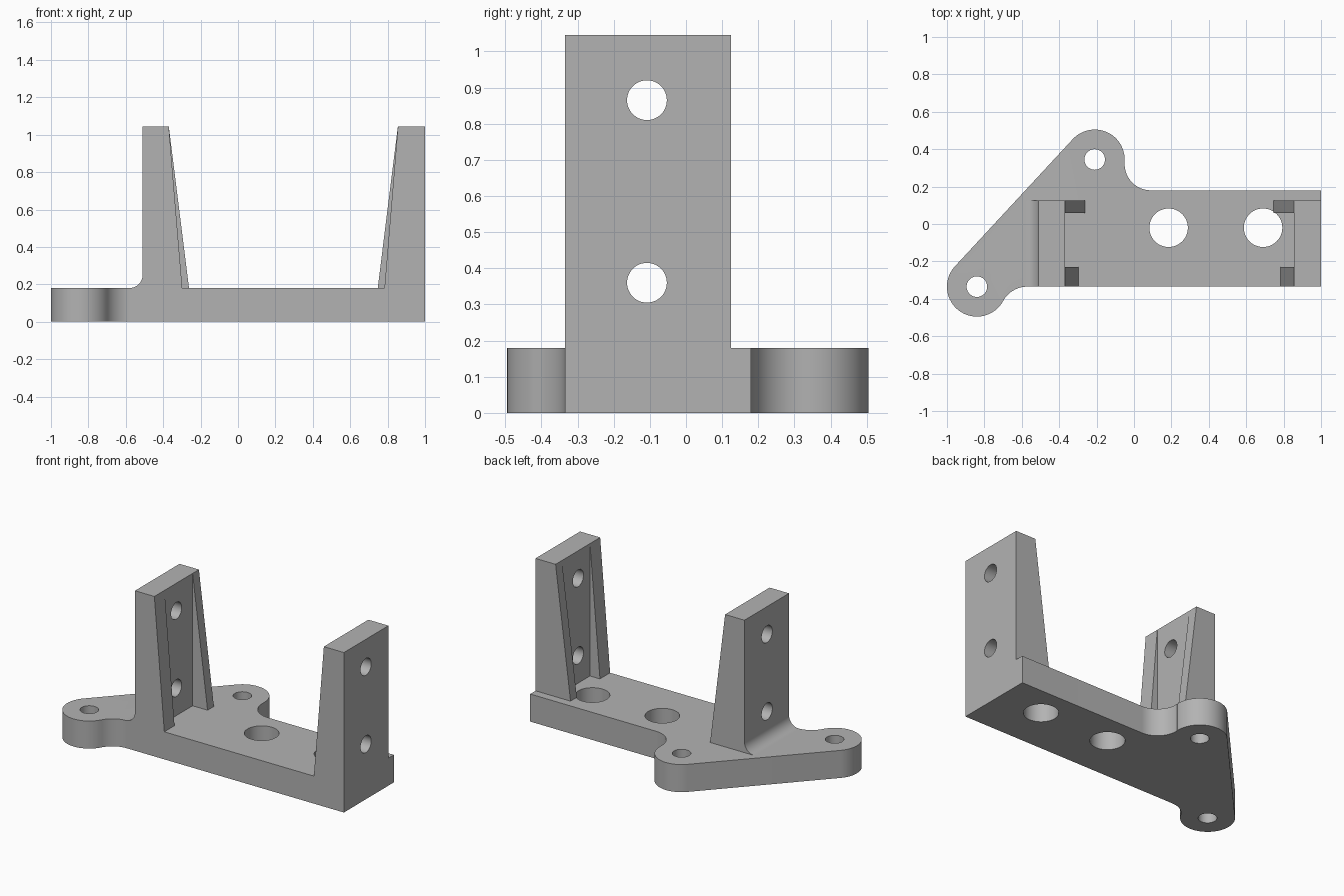
import bpy, bmesh
from math import atan2, cos, sin, pi, tau, radians
from mathutils import Matrix, Vector

cube = bpy.data.objects.get("Cube")
if cube:
    bpy.data.objects.remove(cube, do_unlink=True)

PLATE = 0.18                      # plate thickness
TOP = 1.045                       # post height
FRONT, BACK = -0.335, 0.18        # plate edges
POST_BACK = 0.125
EAR_R = 0.16
EAR_A, EAR_B = Vector((-0.21, 0.345)), Vector((-0.84, -0.335))

grey = bpy.data.materials.new("grey plastic")
grey.use_nodes = True
colour = (0.45, 0.45, 0.45, 1)
grey.diffuse_color = colour
grey.node_tree.nodes["Principled BSDF"].inputs["Base Color"].default_value = colour


def arc(c, r, a0, a1, n=20):
    return [Vector((c[0] + r * cos(a0 + (a1 - a0) * i / n),
                    c[1] + r * sin(a0 + (a1 - a0) * i / n))) for i in range(n + 1)]


def finish(name, bm):
    bmesh.ops.recalc_face_normals(bm, faces=bm.faces)
    me = bpy.data.meshes.new(name)
    bm.to_mesh(me)
    bm.free()
    me.materials.append(grey)
    ob = bpy.data.objects.new(name, me)
    bpy.context.scene.collection.objects.link(ob)
    return ob


def extrude(name, points, to3d, depth):
    """Extrude a 2D profile along the given vector."""
    bm = bmesh.new()
    face = bm.faces.new([bm.verts.new(to3d(p)) for p in points])
    new = bmesh.ops.extrude_face_region(bm, geom=[face])["geom"]
    bmesh.ops.translate(bm, vec=depth, verts=[v for v in new if isinstance(v, bmesh.types.BMVert)])
    return finish(name, bm)


def slab(name, points, y0, y1):
    """Side profile in x and z, spanning y0 to y1."""
    return extrude(name, points, lambda p: (p[0], y0, p[1]), (0, y1 - y0, 0))


def cylinder(name, r, length, centre, along_x=False):
    bm = bmesh.new()
    rot = Matrix.Rotation(pi / 2, 4, "Y") if along_x else Matrix()
    bmesh.ops.create_cone(bm, cap_ends=True, segments=48, radius1=r, radius2=r,
                          depth=length, matrix=Matrix.Translation(centre) @ rot)
    return finish(name, bm)


def combine(target, other, operation):
    mod = target.modifiers.new(operation.title(), "BOOLEAN")
    mod.operation, mod.solver, mod.object = operation, "EXACT", other
    bpy.context.view_layer.objects.active = target
    bpy.ops.object.modifier_apply(modifier=mod.name)
    bpy.data.objects.remove(other, do_unlink=True)


# Plate outline: two round ears blended into a rectangular bar
fil_a = Vector((0.09, BACK + 0.14))
fil_b = Vector((-0.57, FRONT - 0.148))
dir_a, dir_b = fil_a - EAR_A, fil_b - EAR_B
ang_a, ang_b = atan2(dir_a.y, dir_a.x), atan2(dir_b.y, dir_b.x)
line = EAR_A - EAR_B
tangent = atan2(line.y, line.x) + pi / 2
outline = [Vector((1, FRONT)), Vector((1, BACK))]
outline += arc(fil_a, 0.14, 1.5 * pi, ang_a + pi)
outline += arc(EAR_A, EAR_R, ang_a, tangent, 32)
outline += arc(EAR_B, EAR_R, tangent, ang_b + tau, 40)
outline += arc(fil_b, 0.148, ang_b + pi, pi / 2)
bracket = extrude("bracket", outline, lambda p: (p.x, p.y, 0), (0, 0, PLATE))

# Plate holes
for x, y, r in [(*EAR_A, 0.055), (*EAR_B, 0.055), (0.185, -0.02, 0.103), (0.69, -0.02, 0.103)]:
    combine(bracket, cylinder("plate_hole", r, 1, (x, y, 0)), "DIFFERENCE")

# Posts, each with two tapered ribs facing inwards
LOW = 0.1
fillet = arc((-0.58, PLATE + 0.07), 0.07, 0, -pi / 2, 12)
left_wall = [(-0.37, LOW), (-0.37, TOP), (-0.51, TOP)] + fillet + [(-0.58, LOW)]
right_wall = [(0.855, LOW), (0.855, TOP), (1, TOP), (1, LOW)]
for name, wall, inner, side in (("left_post", left_wall, -0.37, 1),
                                ("right_post", right_wall, 0.855, -1)):
    post = slab(name, wall, FRONT, POST_BACK)
    for y0, y1, reach in ((FRONT, -0.23, 0.072), (0.06, POST_BACK, 0.108)):
        foot = inner + side * reach
        back = inner - side * 0.05
        rib = slab("rib", [(back, LOW), (foot, LOW), (foot, PLATE), (inner, TOP), (back, TOP)], y0, y1)
        combine(post, rib, "UNION")
    combine(bracket, post, "UNION")

# Screw holes through both posts
for z in (0.36, 0.865):
    combine(bracket, cylinder("post_hole", 0.055, 3, (0, -0.108, z), True), "DIFFERENCE")

# Merge coplanar faces and shade curves smoothly
bm = bmesh.new()
bm.from_mesh(bracket.data)
bmesh.ops.remove_doubles(bm, verts=bm.verts, dist=0.0002)
bmesh.ops.dissolve_limit(bm, angle_limit=radians(0.5), verts=bm.verts, edges=bm.edges)
bm.to_mesh(bracket.data)
bm.free()
bpy.ops.object.select_all(action="DESELECT")
bracket.select_set(True)
bpy.context.view_layer.objects.active = bracket
bpy.ops.object.shade_smooth_by_angle(angle=radians(30))
